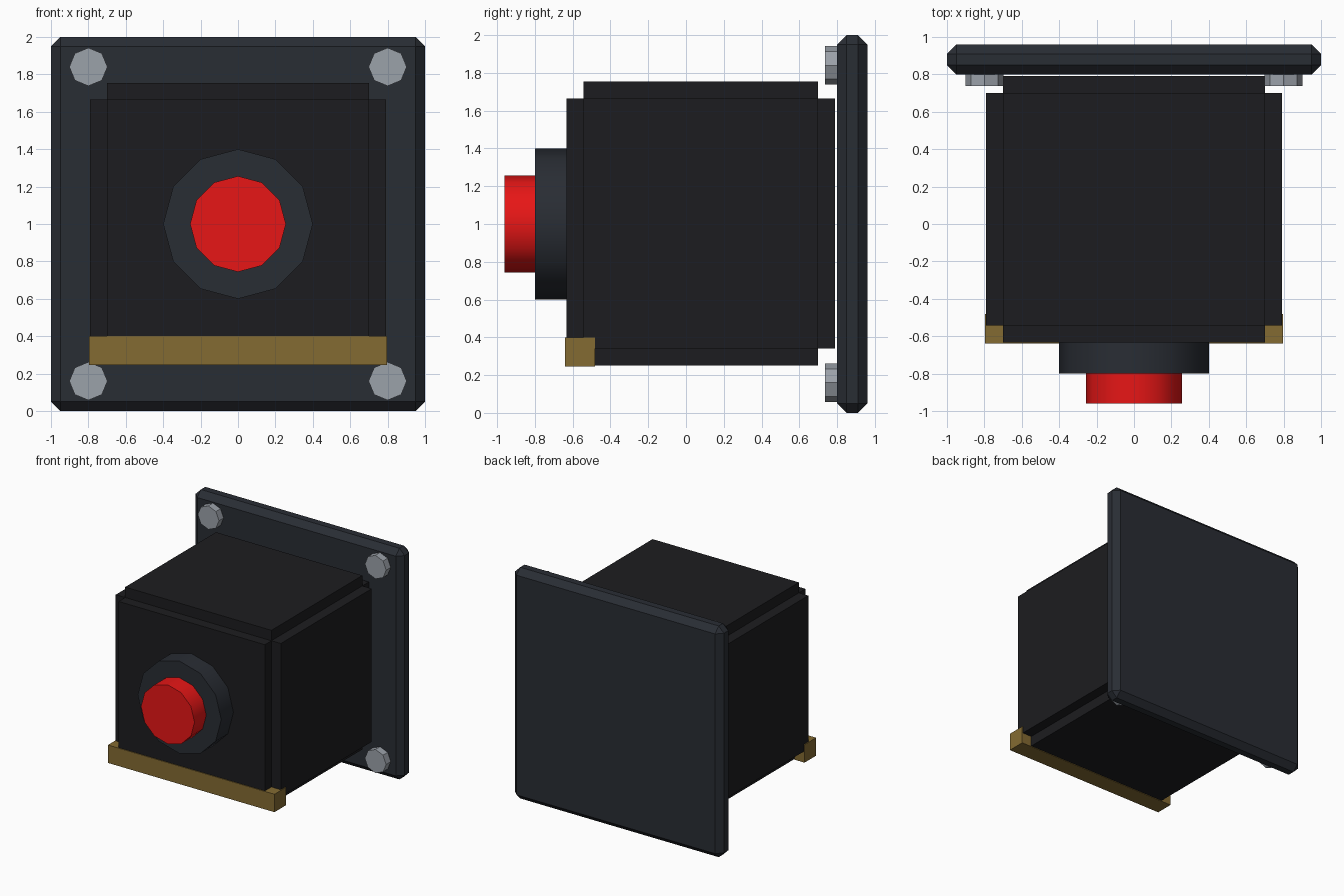
import bpy, bmesh, math

if "Cube" in bpy.data.objects:
    bpy.data.objects.remove(bpy.data.objects["Cube"])


def material(name, rgb):
    m = bpy.data.materials.new(name)
    m.diffuse_color = (*rgb, 1)
    m.use_nodes = True
    m.node_tree.nodes["Principled BSDF"].inputs["Base Color"].default_value = m.diffuse_color
    return m


BODY = material("body_black", (0.012, 0.012, 0.014))
PLATE = material("plate_dark", (0.022, 0.026, 0.034))
STEEL = material("steel", (0.33, 0.36, 0.40))
BRASS = material("brass", (0.23, 0.145, 0.032))
RED = material("button_red", (0.8, 0.008, 0.008))


def box(name, lo, hi, mat):
    bpy.ops.mesh.primitive_cube_add(size=1, location=[(a + b) / 2 for a, b in zip(lo, hi)])
    o = bpy.context.object
    o.name = name
    o.scale = [b - a for a, b in zip(lo, hi)]
    bpy.ops.object.transform_apply(location=False, rotation=False, scale=True)
    o.data.materials.append(mat)
    return o


def disc(name, x, z, y0, y1, radius, sides, mat, smooth):
    bpy.ops.mesh.primitive_cylinder_add(
        vertices=sides, radius=radius, depth=y1 - y0,
        location=(x, (y0 + y1) / 2, z), rotation=(math.pi / 2, 0, 0))
    o = bpy.context.object
    o.name = name
    o.data.materials.append(mat)
    if smooth:
        bpy.ops.object.shade_smooth_by_angle(angle=math.radians(40))
    return o


# Wall plate with chamfered edges
plate = box("wall_plate", (-1, 0.80, 0), (1, 0.96, 2), PLATE)
bevel = plate.modifiers.new("chamfer", "BEVEL")
bevel.width = 0.05
bevel.segments = 1

# Housing: a core box with each face raised, leaving stepped edges
housing = box("housing", (-0.70, -0.543, 0.34), (0.70, 0.70, 1.665), BODY)
bm = bmesh.new()
bm.from_mesh(housing.data)
raised = bmesh.ops.extrude_discrete_faces(bm, faces=bm.faces[:])["faces"]
for f in raised:
    f.normal_update()
    bmesh.ops.translate(bm, verts=f.verts, vec=f.normal * 0.09)
bmesh.ops.recalc_face_normals(bm, faces=bm.faces[:])
bm.to_mesh(housing.data)
bm.free()

# Brass bar along the lower front edge
box("front_bar", (-0.797, -0.64, 0.245), (0.797, -0.482, 0.40), BRASS)

# Button collar and push button
disc("button_collar", 0, 1, -0.80, -0.62, 0.40, 12, PLATE, True)
disc("push_button", 0, 1, -0.96, -0.79, 0.256, 12, RED, True)

# Four corner bolts
for x in (-0.8, 0.8):
    for z in (0.16, 1.84):
        disc("corner_bolt", x, z, 0.737, 0.81, 0.102, 8, STEEL, False)
